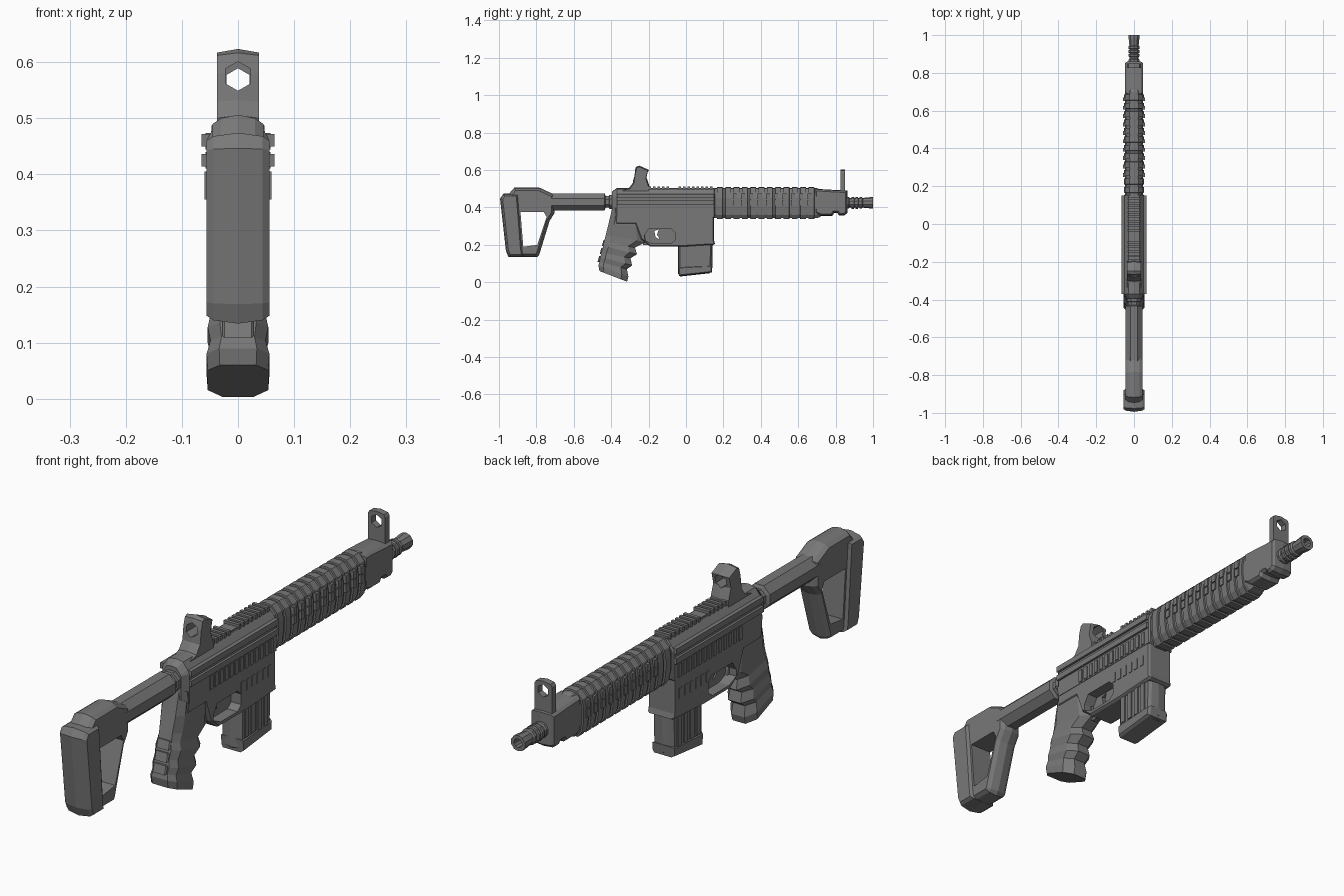
import bpy, bmesh
from math import cos, sin, pi
from mathutils import Vector

if "Cube" in bpy.data.objects:
    bpy.data.objects.remove(bpy.data.objects["Cube"])

DARK = bpy.data.materials.new("dark_grey")
DARK.diffuse_color = (.19, .19, .19, 1)
DARK.use_nodes = True
DARK.node_tree.nodes["Principled BSDF"].inputs["Base Color"].default_value = DARK.diffuse_color


def add(name, bm):
    me = bpy.data.meshes.new(name)
    bm.to_mesh(me)
    bm.free()
    me.materials.append(DARK)
    ob = bpy.data.objects.new(name, me)
    bpy.context.collection.objects.link(ob)
    return ob


def loft(name, rings):
    """Skin closed rings of equal length and cap both ends."""
    bm = bmesh.new()
    vs = [[bm.verts.new(p) for p in r] for r in rings]
    n = len(vs[0])
    for a, b in zip(vs, vs[1:]):
        for i in range(n):
            bm.faces.new((a[i], a[(i + 1) % n], b[(i + 1) % n], b[i]))
    bm.faces.new(vs[0][::-1])
    bm.faces.new(vs[-1])
    bmesh.ops.recalc_face_normals(bm, faces=bm.faces)
    return add(name, bm)


def inset(pts, d):
    """Mitred inset of a closed 2D outline."""
    p = [Vector(q) for q in pts]
    n = len(p)
    area = sum(p[i - 1].x * p[i].y - p[i].x * p[i - 1].y for i in range(n))
    s = 1 if area > 0 else -1
    out = []
    for i in range(n):
        a = (p[i] - p[i - 1]).normalized()
        b = (p[(i + 1) % n] - p[i]).normalized()
        na, nb = Vector((-a.y, a.x)) * s, Vector((-b.y, b.x)) * s
        m = (na + nb) / max(1 + na.dot(nb), 0.5)
        out.append(p[i] + m * d)
    return out


def side_prism(name, pts, hw, ch=0.0, cd=None, ridge=0.0):
    """Side outline (y, z) extruded across x, chamfered, with optional centre ridge."""
    layers = [(hw, 0)]
    if ch:
        layers = [(hw, ch), (hw - (cd or ch), 0)]
    full = [(-x, d) for x, d in layers]
    if ridge:
        full.append((0, -ridge))
    full += layers[::-1]
    return loft(name, [[(x, q[0], q[1]) for q in inset(pts, d)] for x, d in full])


def y_loft(name, half, stations):
    """Mirrored half section (x, z) swept along y; stations are (y, inset)."""
    sec = half + [(-x, z) for x, z in reversed(half) if x > 0]
    return loft(name, [[(q[0], y, q[1]) for q in inset(sec, d)] for y, d in stations])


def tube(name, stations, z, n=8):
    """Round part along y; stations are (y, radius)."""
    return loft(name, [[(r * cos(2 * pi * (i + .5) / n), y, z + r * sin(2 * pi * (i + .5) / n))
                        for i in range(n)] for y, r in stations])


def boxes(name, items):
    """Many boxes (x0, x1, y0, y1, z0, z1) in one object."""
    bm = bmesh.new()
    for x0, x1, y0, y1, z0, z1 in items:
        for v in bmesh.ops.create_cube(bm, size=1)["verts"]:
            v.co = ((x0 + x1) / 2 + v.co.x * (x1 - x0), (y0 + y1) / 2 + v.co.y * (y1 - y0),
                    (z0 + z1) / 2 + v.co.z * (z1 - z0))
    return add(name, bm)


def cut(ob, cutter):
    m = ob.modifiers.new("cut", "BOOLEAN")
    m.object, m.operation, m.solver = cutter, "DIFFERENCE", "EXACT"
    bpy.context.view_layer.update()
    me = bpy.data.meshes.new_from_object(ob.evaluated_get(bpy.context.evaluated_depsgraph_get()))
    ob.modifiers.clear()
    ob.data = me
    bpy.data.objects.remove(cutter)


def both(items):
    return items + [(-b, -a, *r) for a, b, *r in items]


# Shoulder stock: frame with open centre, thicker butt pad
stock = side_prism("stock_frame", [(-.95, .46), (-.915, .50), (-.785, .50), (-.71, .465), (-.71, .37),
                   (-.735, .33), (-.79, .15), (-.80, .14), (-.94, .14), (-.96, .30)], .045, .010, .015, .006)
cut(stock, side_prism("stock_hole", [(-.885, .375), (-.76, .375), (-.745, .35), (-.795, .20),
                                     (-.87, .19)], .2))
side_prism("stock_butt", [(-.988, .445), (-.973, .468), (-.90, .468), (-.892, .37), (-.878, .19),
           (-.872, .14), (-.945, .14), (-.957, .17)], .056, .008, .012, .006)

# Stock tube with collar
tube("stock_tube", [(-.74, .049), (-.435, .049), (-.43, .034), (-.412, .034), (-.41, .041),
                    (-.395, .041), (-.393, .036), (-.36, .036)], .43)

# Upper receiver, side ridges and vent ribs
y_loft("upper_receiver", [(0, .504), (.03, .498), (.05, .472), (.056, .46), (.056, .35), (0, .35)],
       [(-.395, .018), (-.37, 0), (.15, 0), (.155, .006)])
boxes("receiver_ridges", both([(.05, .065, -.37, .15, .45, .472), (.05, .065, -.37, .15, .414, .436)]))
boxes("receiver_vents", both([(.05, .0595, -.25 + i * .03, -.232 + i * .03, .355, .405) for i in range(13)]
      + [(.045, .0565, -.06 + i * .032, -.042 + i * .032, .27, .31) for i in range(6)]))

# Lower receiver with trigger opening, and a centre web pierced behind the trigger
lower = side_prism("lower_receiver", [(-.385, .40), (.15, .40), (.15, .225), (.155, .205), (.145, .20),
                   (-.03, .19), (-.19, .19), (-.24, .23), (-.27, .31), (-.375, .31)], .054, .006, .009)
cut(lower, side_prism("trigger_hole", [(-.222, .25), (-.20, .285), (-.08, .285), (-.058, .265),
                                       (-.058, .225), (-.08, .207), (-.18, .207), (-.222, .225)], .2))
web = side_prism("trigger", [(-.23, .29), (-.05, .29), (-.05, .20), (-.23, .20)], .012)
cut(web, side_prism("trigger_gap", [(-.17, .275), (-.145, .282), (-.155, .255), (-.14, .23),
                                    (-.162, .24)], .2))

# Pistol grip: banded loft, (rear y, z, front y, z, half width) from top to heel
grip = [(-.393, .40, -.26, .38, .05), (-.415, .31, -.225, .30, .05), (-.43, .25, -.215, .215, .045),
        (-.437, .22, -.273, .185, .046), (-.443, .195, -.262, .15, .053), (-.452, .16, -.297, .128, .048),
        (-.458, .135, -.288, .09, .054), (-.463, .11, -.316, .07, .049), (-.468, .09, -.308, .03, .056),
        (-.463, .06, -.315, .003, .054)]
section = [(.6, 0), (1, .16), (1, .78), (.5, 1), (-.5, 1), (-1, .78), (-1, .16), (-.6, 0)]
loft("pistol_grip", [[(w * sx, y0 + (y1 - y0) * t, z0 + (z1 - z0) * t) for sx, t in section]
                     for y0, z0, y1, z1, w in grip])
for i in range(3):
    y, z = -.435 - i * .0115, .225 - i * .042
    side_prism("grip_back_pad", [(y - .006, z), (y + .03, z), (y + .022, z - .032), (y - .015, z - .032)],
               .028, .004)

# Magazine with vertical ribs and base
side_prism("magazine", [(-.04, .24), (.14, .24), (.136, .065), (.125, .052), (-.03, .035),
                        (-.04, .05)], .042, .008, .012, .004)
boxes("magazine_ribs", both([(.036, .046, y, y + .022, .085, .205) for y in (-.022, .016, .054, .092)]))
side_prism("magazine_base", [(-.042, .082), (.142, .092), (.138, .052), (-.038, .033)], .046, .006, .01)

# Top rail teeth
boxes("top_rail", [(-.032, .032, y, y + .013, .49, .513) for y in
                   [-.20 + .024 * i for i in range(5)] + [-.04 + .024 * i for i in range(8)]]
      + [(-.026, .026, -.21, .15, .49, .503)])

# Ribbed handguard: core plus flat plates with narrow gaps
hand = [(0, .506), (.022, .503), (.044, .48), (.05, .45), (.05, .405), (.044, .362), (.028, .34), (0, .34)]
y_loft("handguard_core", hand, [(.14, .003), (.70, .003), (.72, .010)])
for i in range(12):
    y = .165 + i * .0445
    y_loft("handguard_rib", hand, [(y, .004), (y + .001, -.003), (y + .031, -.003), (y + .032, .004)])
boxes("handguard_side_grips", both([(.04, .0575, .25 + i * .0445, .27 + i * .0445, z, z + .03)
                                    for i in range(10) for z in (.41, .444)]))

# Front block with notched underside
side_prism("front_block", [(.69, .495), (.72, .495), (.86, .487), (.86, .372), (.845, .36), (.82, .36),
           (.81, .373), (.79, .373), (.78, .358), (.72, .358), (.69, .37)], .047, .008, .01, .003)

# Barrel and muzzle, bored out
muzzle = tube("barrel", [(.80, .03), (.87, .03), (.875, .026), (.885, .026), (.886, .032), (.898, .032),
              (.90, .026), (.906, .026), (.907, .032), (.919, .032), (.921, .026), (.927, .026),
              (.928, .031), (.94, .031), (.945, .026), (.985, .03), (1.0, .03)], .425, 10)
cut(muzzle, tube("bore", [(.94, .017), (1.1, .017)], .425, 10))

# Rear sight on a sloped base, with hexagonal aperture
rear = side_prism("rear_sight", [(-.36, .47), (-.355, .485), (-.30, .50), (-.278, .53), (-.272, .58),
                  (-.263, .612), (-.25, .617), (-.205, .597), (-.215, .555), (-.20, .51), (-.20, .47)],
                  .037, ridge=.006)
cut(rear, tube("rear_aperture", [(-.5, .026), (0, .026)], .575, 6))

# Front sight post with hexagonal aperture
front = y_loft("front_sight", [(0, .602), (.03, .597), (.036, .588), (.036, .47), (0, .47)],
               [(.825, 0), (.85, 0)])
cut(front, tube("front_aperture", [(.7, .024), (.95, .024)], .565, 6))
